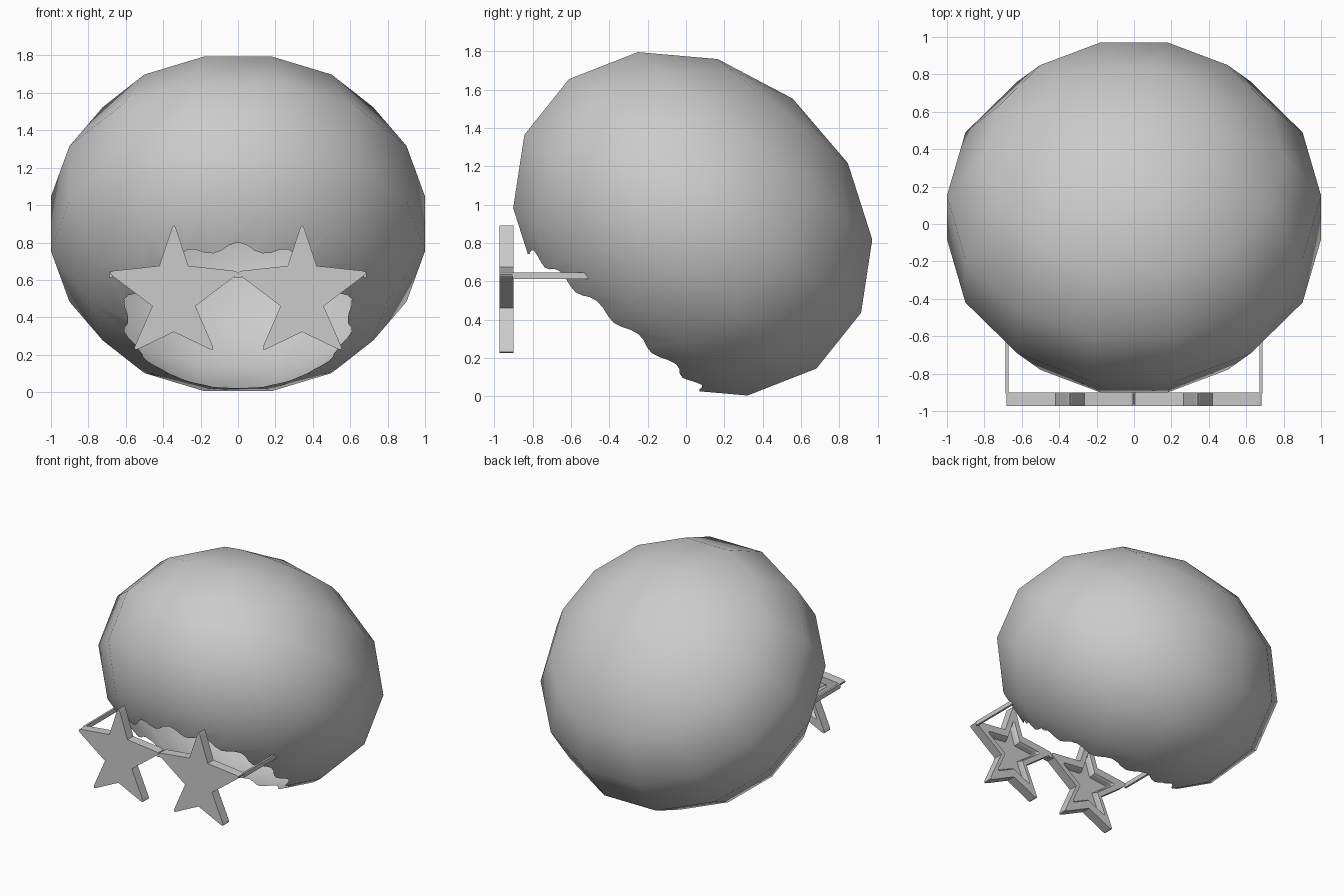
import bpy, bmesh, math
from mathutils import Vector, Matrix

if "Cube" in bpy.data.objects:
    bpy.data.objects.remove(bpy.data.objects["Cube"])


def finish(bm, name, smooth=False):
    bmesh.ops.remove_doubles(bm, verts=bm.verts, dist=1e-5)
    bmesh.ops.recalc_face_normals(bm, faces=bm.faces)
    me = bpy.data.meshes.new(name)
    bm.to_mesh(me)
    bm.free()
    for p in me.polygons:
        p.use_smooth = smooth
    ob = bpy.data.objects.new(name, me)
    bpy.context.collection.objects.link(ob)
    return ob


# Hair: tilted, flattened 14-sided ball, open underneath with a wavy hairline
SEG, R, C, SUB = 14, 1.026, 0.835, 6
bm = bmesh.new()


def ball(ring, seg):
    th, a = math.pi * ring / 7, 2 * math.pi * seg / SEG
    return Vector((R * math.sin(th) * math.cos(a),
                   R * math.sin(th) * math.sin(a), C * math.cos(th)))


rings = [[bm.verts.new(ball(r, s)) for s in range(SEG)] for r in range(1, 6)]
pole = bm.verts.new((0, 0, C))
apex = Vector((0, 0, -1.041))      # where the lowest band of facets would meet
rim = []
for s in range(SEG):
    p, q = ball(5, s), ball(5, s + 1)
    for k in range(SUB):
        t = k / SUB
        f = 0.235 + 0.033 * math.cos(2 * math.pi * t)
        rim.append(bm.verts.new(p.lerp(q, t).lerp(apex, f)))
for s in range(SEG):
    n = (s + 1) % SEG
    bm.faces.new((pole, rings[0][s], rings[0][n]))
    for a, b in zip(rings, rings[1:]):
        bm.faces.new((a[s], b[s], b[n], a[n]))
    edge = [rim[(s * SUB + k) % len(rim)] for k in range(SUB + 1)]
    bm.faces.new([rings[4][s]] + edge + [rings[4][n]])
bm.transform(Matrix.Translation((0, 0.035, 0.9)) @ Matrix.Rotation(math.radians(-38.65), 4, 'X'))
finish(bm, "hair", True)


# Star outline: (x, z, rounding); right half mirrored to the left
half = [(0, 0.91, 0.04), (0.078, 0.675, 0), (0.36, 0.645, 0.045),
        (0.115, 0.46, 0), (0.222, 0.215, 0.04), (0, 0.322, 0)]
corners = half + [(-x, z, r) for x, z, r in reversed(half[1:-1])]


def star_outline():
    pts = []
    for i, (x, z, r) in enumerate(corners):
        p = Vector((x, z))
        if r == 0:
            pts.append(p)
            continue
        a = Vector(corners[i - 1][:2])
        b = Vector(corners[(i + 1) % len(corners)][:2])
        a, b = p + (a - p).normalized() * r, p + (b - p).normalized() * r
        for k in range(6):
            t = k / 5
            pts.append(a.lerp(p, t).lerp(p.lerp(b, t), t))
    return pts


# Star lenses: solid front, stepped recess in the back
def star(name, cx):
    bm = bmesh.new()
    loops = []
    for scale, y in [(1, -0.972), (1, -0.9), (0.68, -0.9), (0.62, -0.915), (0.56, -0.945)]:
        loops.append([bm.verts.new((cx + p.x * scale, y, 0.52 + (p.y - 0.52) * scale))
                      for p in star_outline()])
    n = len(loops[0])
    for a, b in zip(loops, loops[1:]):
        for i in range(n):
            bm.faces.new((a[i], a[(i + 1) % n], b[(i + 1) % n], b[i]))
    bm.faces.new(loops[0])
    bm.faces.new(loops[-1])
    finish(bm, name)


def box(name, x0, x1, y0, y1, z0, z1):
    bm = bmesh.new()
    bmesh.ops.create_cube(bm, size=1)
    for v in bm.verts:
        v.co = Vector((x1 if v.co.x > 0 else x0, y1 if v.co.y > 0 else y0,
                       z1 if v.co.z > 0 else z0))
        if v.co.y == y1 and v.co.z == z0:   # tapered tip
            v.co.y -= 0.0
            v.co.z += 0.01
    finish(bm, name)


for side, name in ((-1, "left"), (1, "right")):
    star(name + "_star_lens", side * 0.343)
    xs = sorted((side * 0.672, side * 0.687))
    box(name + "_temple_arm", *xs, -0.905, -0.51, 0.612, 0.645)

# Small bridge between the lenses
box("bridge", -0.02, 0.02, -0.965, -0.905, 0.61, 0.638)
